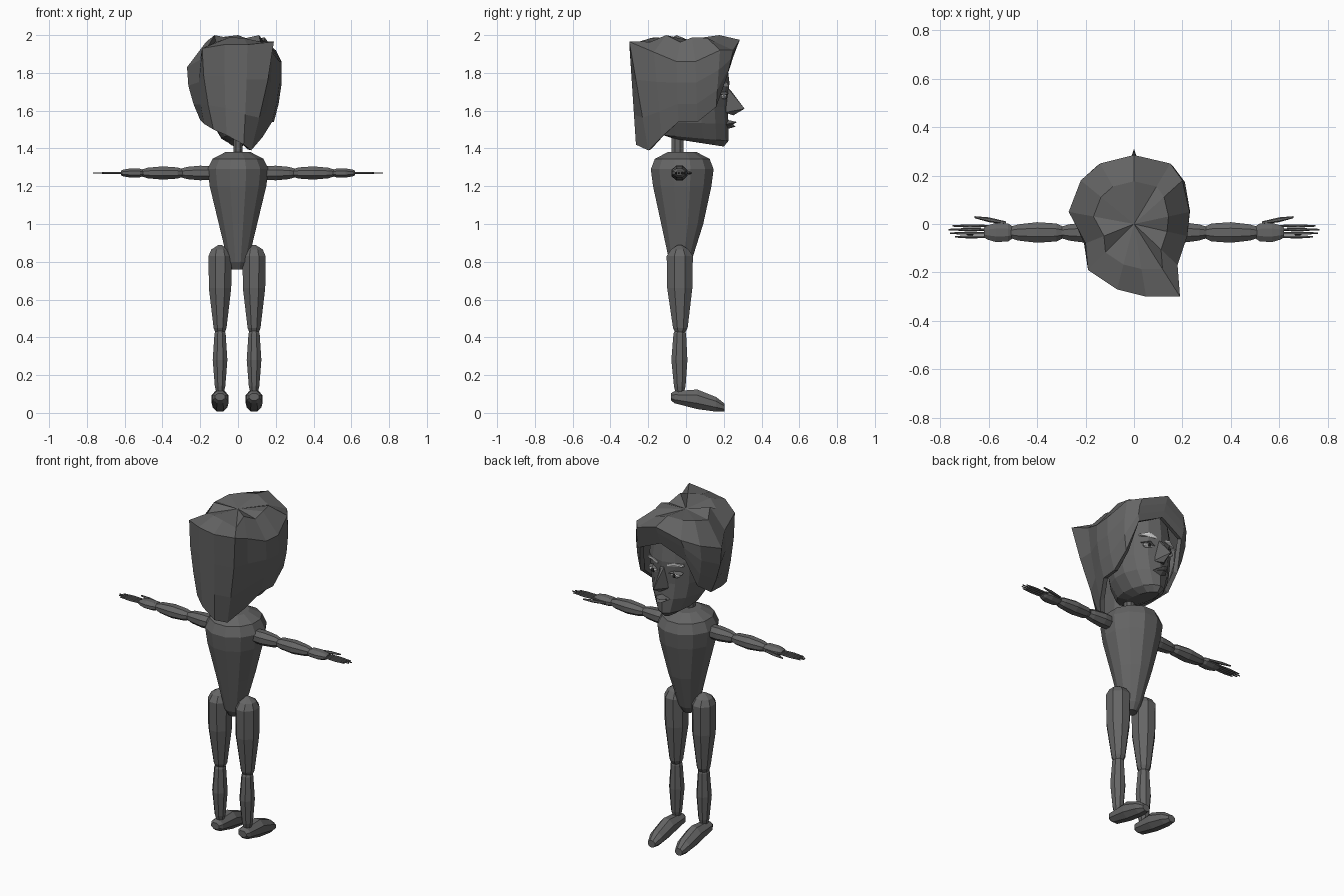
import bpy
import bmesh
from math import sin, cos, pi
from mathutils import Vector

start_cube = bpy.data.objects.get("Cube")
if start_cube:
    bpy.data.objects.remove(start_cube)


def make_material(name, red, green, blue):
    material = bpy.data.materials.new(name)
    material.use_nodes = True
    color = (red, green, blue, 1)
    material.diffuse_color = color
    material.node_tree.nodes["Principled BSDF"].inputs["Base Color"].default_value = color
    return material


GREY = make_material("dark grey", .13, .13, .13)
WHITE = make_material("eye white", .65, .65, .65)
BLACK = make_material("pupil black", .02, .02, .02)


def finish(name, bm, material=GREY):
    """Turn a bmesh into a flat shaded object."""
    bmesh.ops.recalc_face_normals(bm, faces=bm.faces)
    mesh = bpy.data.meshes.new(name)
    bm.to_mesh(mesh)
    bm.free()
    mesh.materials.append(material)
    obj = bpy.data.objects.new(name, mesh)
    bpy.context.scene.collection.objects.link(obj)
    return obj


def bridge(bm, rings):
    """Join neighbouring closed rings of vertices with quads."""
    for low, high in zip(rings, rings[1:]):
        count = len(low)
        for i in range(count):
            j = (i + 1) % count
            bm.faces.new((low[i], low[j], high[j], high[i]))


def loft(name, stations, place, sides=8, turn=0.5, material=GREY):
    """Capped loft; a station is (along, centre, half width, half depth)."""
    bm = bmesh.new()
    rings = []
    for along, centre, width, depth in stations:
        ring = []
        for i in range(sides):
            angle = 2 * pi * (i + turn) / sides
            point = place(along, width * sin(angle), centre + depth * cos(angle))
            ring.append(bm.verts.new(point))
        rings.append(ring)
    bridge(bm, rings)
    bm.faces.new(rings[0])
    bm.faces.new(rings[-1])
    return finish(name, bm, material)


def hull(name, points, material=GREY):
    bm = bmesh.new()
    for point in points:
        bm.verts.new(point)
    bmesh.ops.convex_hull(bm, input=bm.verts)
    return finish(name, bm, material)


def upright(x=0):
    return lambda along, width, depth: (x + width, depth, along)


def blob(name, place, size, material):
    bm = bmesh.new()
    bmesh.ops.create_uvsphere(bm, u_segments=8, v_segments=6, radius=1)
    bmesh.ops.scale(bm, vec=size, verts=bm.verts)
    bmesh.ops.translate(bm, vec=place, verts=bm.verts)
    return finish(name, bm, material)


# Torso and neck
loft("torso", [
    (.76, -.03, .035, .035), (.80, -.03, .055, .06), (1.0, -.02, .105, .115),
    (1.2, -.02, .155, .16), (1.29, -.02, .167, .172), (1.345, -.02, .14, .15),
    (1.38, -.02, .07, .08)], upright(), sides=12)
loft("neck", [(1.36, -.045, .025, .035), (1.5, -.045, .025, .035)], upright())

# Limbs, the same on both sides
for side, label in ((1, "left"), (-1, "right")):
    leg_x = side * .09 - .005
    loft(label + "_thigh", [
        (.42, -.03, .025, .025), (.45, -.03, .037, .042), (.66, -.033, .064, .072),
        (.83, -.033, .066, .075), (.865, -.033, .05, .05), (.89, -.033, .008, .01)],
        upright(leg_x))
    loft(label + "_shin", [
        (.11, -.033, .022, .025), (.14, -.033, .03, .033), (.28, -.035, .042, .046),
        (.42, -.033, .032, .036), (.44, -.033, .022, .025)], upright(leg_x))
    loft(label + "_foot", [
        (-.08, .085, .028, .02), (-.06, .083, .042, .035), (.06, .072, .048, .056),
        (.16, .045, .042, .042), (.205, .028, .025, .022)],
        lambda along, width, height: (leg_x + width, along, height))

    def sideways(along, width, height, y=-.035):
        return (side * along, y + width, height)

    loft(label + "_upper_arm", [
        (.13, 1.27, .04, .038), (.2, 1.27, .046, .042), (.27, 1.27, .036, .035),
        (.31, 1.27, .022, .022)], sideways)
    loft(label + "_forearm", [
        (.285, 1.27, .022, .02), (.32, 1.27, .04, .032), (.4, 1.27, .046, .038),
        (.48, 1.27, .036, .03), (.52, 1.27, .022, .016)], sideways)
    loft(label + "_hand", [
        (.495, 1.27, .022, .015), (.52, 1.27, .04, .025), (.57, 1.27, .043, .026),
        (.605, 1.27, .032, .02), (.62, 1.27, .022, .012)], sideways)

    # Fingers and thumb
    for number, reach in enumerate((.75, .767, .76, .74)):
        finger_y = -.008 - .015 * number
        loft(label + "_finger", [
            (.59, 1.27, .004, .004), (.68, 1.27, .007, .006), (reach, 1.27, .003, .003)],
            lambda along, width, height: sideways(along, width, height, finger_y), sides=6)
    loft(label + "_thumb", [
        (.53, 1.27, .006, .006), (.6, 1.27, .01, .008), (.66, 1.27, .004, .004)],
        lambda along, width, height: sideways(
            along, width, height, .005 + .18 * (along - .53)), sides=6)

# Head: rings given as front height, back height, front y, back y, half width
head_rings = [
    (1.41, 1.45, .2, -.06, .045), (1.44, 1.47, .225, -.12, .09),
    (1.53, 1.54, .225, -.14, .14), (1.62, 1.62, .22, -.15, .16),
    (1.75, 1.75, .23, -.17, .17), (1.87, 1.88, .215, -.15, .15)]
bm = bmesh.new()
rings = []
for front_z, back_z, front_y, back_y, width in head_rings:
    ring = []
    for i in range(14):
        angle = 2 * pi * i / 14
        blend = (1 + cos(angle)) / 2
        ring.append(bm.verts.new((
            width * sin(angle),
            back_y + (front_y - back_y) * blend,
            back_z + (front_z - back_z) * blend)))
    rings.append(ring)
bridge(bm, rings)
bm.faces.new(rings[0])
bm.faces.new(rings[-1])
finish("head", bm)

# Face features
hull("nose", [
    (-.012, .22, 1.72), (.012, .22, 1.72), (0, .31, 1.61), (-.035, .205, 1.59),
    (.035, .205, 1.59), (0, .25, 1.575), (0, .235, 1.71)])
for name, height, reach in (("upper_lip", 1.54, .27), ("lower_lip", 1.515, .262)):
    hull(name, [
        (-.045, .21, 1.528), (.045, .21, 1.528), (-.012, reach, height),
        (.012, reach, height), (0, .25, 1.528), (0, .215, height + (height - 1.528))])
for side in (1, -1):
    blob("eye", (side * .07, .2, 1.675), (.034, .018, .014), WHITE)
    blob("pupil", (side * .07, .214, 1.675), (.011, .006, .011), BLACK)
    hull("eyelid", [
        (side * x, y, z) for x, y, z in (
            (.03, .215, 1.68), (.07, .226, 1.692), (.11, .198, 1.68),
            (.03, .2, 1.695), (.07, .2, 1.705), (.11, .18, 1.69))])
    hull("eyebrow", [
        (side * x, y, z + lift) for lift in (0, .009) for x, y, z in (
            (.03, .224, 1.725), (.07, .218, 1.743), (.115, .195, 1.73),
            (.03, .2, 1.725), (.115, .18, 1.73))], WHITE)

# Hair: locks run from the crown edge to the hem, around the head from the brow
crown_edge = [
    (0, .285, 1.975), (.15, .25, 1.92), (.2, .18, 1.92), (.23, .05, 1.86),
    (.22, -.05, 1.86), (.18, -.17, 1.91), (.19, -.3, 1.965), (.05, -.3, 1.95),
    (-.07, -.27, 1.95), (-.19, -.19, 1.93), (-.2, -.08, 1.87), (-.27, .05, 1.83),
    (-.22, .18, 1.88), (-.14, .25, 1.92)]
hem = [
    (0, .24, 1.86), (.15, .22, 1.79), (.19, .16, 1.62), (.19, .06, 1.54),
    (.18, -.04, 1.54), (.13, -.13, 1.46), (.07, -.2, 1.39), (.03, -.265, 1.42),
    (-.06, -.25, 1.47), (-.13, -.2, 1.5), (-.18, -.08, 1.53), (-.2, .05, 1.55),
    (-.18, .15, 1.62), (-.15, .22, 1.79)]
bm = bmesh.new()
rings = []
for step in (0, .35, .7, 1):
    swell = 1 + .08 * sin(pi * step)
    ring = []
    for top, bottom in zip(crown_edge, hem):
        point = Vector(top).lerp(Vector(bottom), step)
        point.x *= swell
        ring.append(bm.verts.new(point))
    rings.append(ring)
crown = []
for i, (x, y, z) in enumerate(crown_edge):
    crown.append(bm.verts.new((x * .62, y * .62, 1.98 + .02 * cos(i * 2.5))))
rings.insert(0, crown)
bridge(bm, rings)
peak = bm.verts.new((0, 0, 1.975))
for i, vertex in enumerate(crown):
    bm.faces.new((vertex, crown[(i + 1) % len(crown)], peak))
hair = finish("hair", bm)
thickness = hair.modifiers.new("thickness", "SOLIDIFY")
thickness.thickness = .025
thickness.offset = -1
